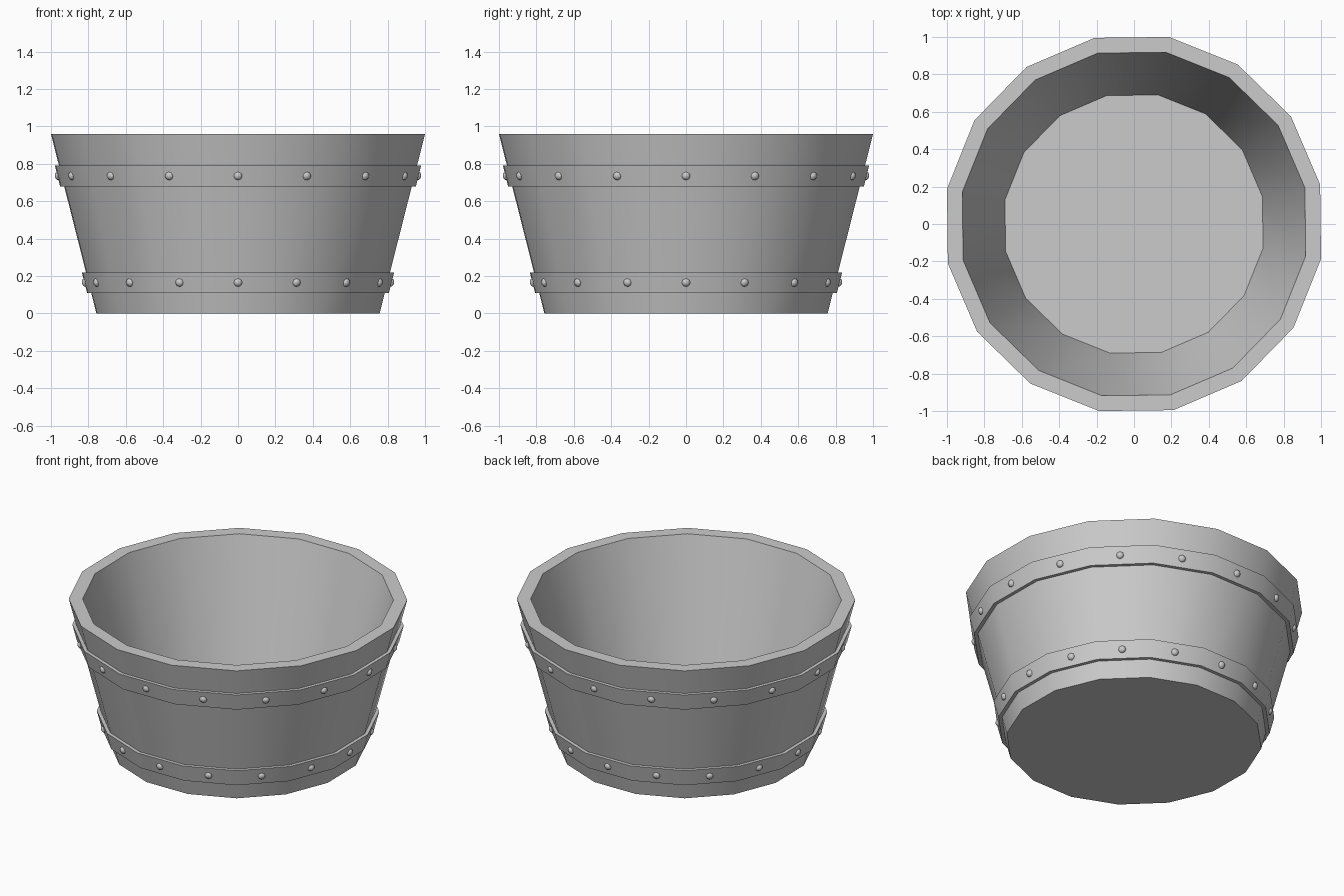
import bpy, bmesh
from math import pi, cos, sin, atan2, radians
from mathutils import Matrix, Vector

if "Cube" in bpy.data.objects:
    bpy.data.objects.remove(bpy.data.objects["Cube"])

SIDES = 16
OFFSET = pi / SIDES + radians(0.7)
CORNER = 1 / cos(pi / SIDES - radians(0.7))   # face distance -> corner radius
SLOPE = 0.243 / 0.96


def wall(z):
    return 0.757 + SLOPE * z


def finish(bm, name):
    bmesh.ops.recalc_face_normals(bm, faces=bm.faces)
    mesh = bpy.data.meshes.new(name)
    bm.to_mesh(mesh)
    bm.free()
    obj = bpy.data.objects.new(name, mesh)
    bpy.context.collection.objects.link(obj)
    bpy.ops.object.select_all(action='DESELECT')
    obj.select_set(True)
    bpy.context.view_layer.objects.active = obj
    bpy.ops.object.shade_smooth_by_angle(angle=radians(35))
    return obj


def lathe(name, profile, closed):
    bm = bmesh.new()
    rings = []
    for r, z in profile:
        ring = []
        for i in range(SIDES):
            a = OFFSET + 2 * pi * i / SIDES
            ring.append(bm.verts.new((r * CORNER * cos(a), r * CORNER * sin(a), z)))
        rings.append(ring)
    pairs = list(zip(rings, rings[1:]))
    if closed:
        pairs.append((rings[-1], rings[0]))
    else:
        bm.faces.new(rings[0])
        bm.faces.new(rings[-1])
    for a, b in pairs:
        for i in range(SIDES):
            j = (i + 1) % SIDES
            bm.faces.new((a[i], a[j], b[j], b[i]))
    return finish(bm, name)


# Tapered tub with an inner wall and floor
lathe("tub", [(wall(0), 0), (wall(0.96), 0.96), (0.918, 0.96), (0.69, 0.08)], False)


# Hoop band around the tub
def hoop(name, z0, z1):
    lathe(name, [(wall(z0) - 0.01, z0), (wall(z0) + 0.022, z0),
                 (wall(z1) + 0.022, z1), (wall(z1) - 0.01, z1)], True)


# Ring of domed rivets, one per side
def rivets(name, z):
    bm = bmesh.new()
    r = wall(z) + 0.02
    tilt = Matrix.Rotation(atan2(SLOPE, 1), 4, 'Y')
    for i in range(SIDES):
        m = (Matrix.Rotation(2 * pi * i / SIDES, 4, 'Z')
             @ Matrix.Translation((r, 0, z)) @ tilt
             @ Matrix.Diagonal((0.7, 1, 1, 1))
             @ Matrix.Rotation(pi / 2, 4, 'Y'))
        bmesh.ops.create_uvsphere(bm, u_segments=8, v_segments=6, radius=0.023, matrix=m)
    finish(bm, name)


for label, z0, z1 in (("lower", 0.11, 0.22), ("upper", 0.68, 0.79)):
    hoop(label + "_hoop", z0, z1)
    rivets(label + "_rivets", (z0 + z1) / 2)
